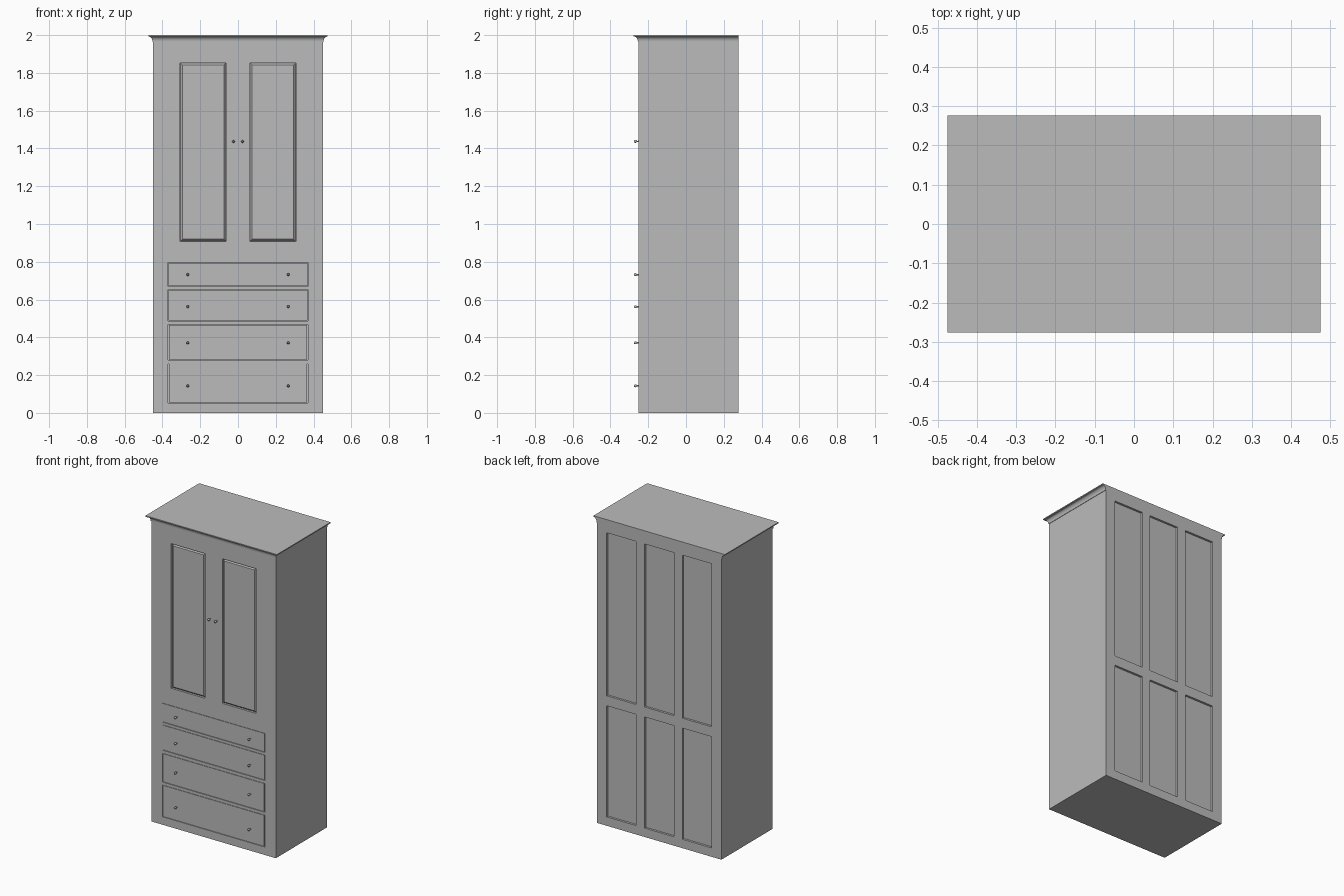
import bpy, bmesh, math
from mathutils import Matrix

if "Cube" in bpy.data.objects:
    bpy.data.objects.remove(bpy.data.objects["Cube"])

grey = bpy.data.materials.new("plain grey")
grey.use_nodes = True
grey.diffuse_color = (0.5, 0.5, 0.5, 1)
grey.node_tree.nodes["Principled BSDF"].inputs["Base Color"].default_value = (0.5, 0.5, 0.5, 1)

WIDE, FRONT, BACK, CROWN_Z, TOP = 0.45, -0.252, 0.277, 1.963, 2.0


def finish(bm, name, smooth=False):
    bmesh.ops.recalc_face_normals(bm, faces=bm.faces)
    mesh = bpy.data.meshes.new(name)
    bm.to_mesh(mesh)
    bm.free()
    mesh.materials.append(grey)
    ob = bpy.data.objects.new(name, mesh)
    bpy.context.collection.objects.link(ob)
    if smooth:
        bpy.ops.object.select_all(action='DESELECT')
        ob.select_set(True)
        bpy.context.view_layer.objects.active = ob
        bpy.ops.object.shade_smooth_by_angle(angle=math.radians(35))
    return ob


def add_box(bm, x0, x1, y0, y1, z0, z1):
    m = Matrix.Translation(((x0 + x1) / 2, (y0 + y1) / 2, (z0 + z1) / 2))
    size = Matrix.Diagonal((x1 - x0, y1 - y0, z1 - z0, 1))
    return bmesh.ops.create_cube(bm, size=1, matrix=m @ size)["verts"]


def add_stack(bm, loops):
    """Skin a list of matching closed loops and cap both ends."""
    rings = [[bm.verts.new(p) for p in loop] for loop in loops]
    n = len(rings[0])
    for a, b in zip(rings, rings[1:]):
        for i in range(n):
            bm.faces.new((a[i], a[(i + 1) % n], b[(i + 1) % n], b[i]))
    bm.faces.new(rings[0])
    bm.faces.new(rings[-1])


# Layout of the openings: x range and z range
doors = [(-0.306, -0.063, 0.908, 1.853), (0.063, 0.306, 0.908, 1.853)]
drawers = [(-0.37, 0.37, z0, z1) for z0, z1 in
           ((0.052, 0.26), (0.279, 0.467), (0.487, 0.653), (0.67, 0.795))]
back_panels = [(c - 0.106, c + 0.106, z0, z1) for c in (-0.273, 0, 0.273)
               for z0, z1 in ((0.058, 0.784), (0.849, 1.914))]
DEPTH = 0.014

# Carcass with recesses cut into front and back
bm = bmesh.new()
add_box(bm, -WIDE, WIDE, FRONT, BACK, 0, CROWN_Z)
body = finish(bm, "cabinet_body")
bm = bmesh.new()
for x0, x1, z0, z1 in doors + drawers:
    add_box(bm, x0, x1, FRONT - 0.05, FRONT + DEPTH, z0, z1)
for x0, x1, z0, z1 in back_panels:
    add_box(bm, x0, x1, BACK - DEPTH, BACK + 0.05, z0, z1)
cutter = finish(bm, "recess_cutter")
cutter.hide_render = True
cut = body.modifiers.new("recesses", 'BOOLEAN')
cut.operation, cut.object, cut.solver = 'DIFFERENCE', cutter, 'EXACT'
bpy.context.view_layer.objects.active = body
bpy.ops.object.modifier_apply(modifier=cut.name)
bpy.data.objects.remove(cutter)

# Raised door panels with bevelled borders
for side, (x0, x1, z0, z1) in zip(("right", "left"), doors):
    bm = bmesh.new()
    add_stack(bm, [[(x0 + d, y, z0 + d), (x1 - d, y, z0 + d),
                    (x1 - d, y, z1 - d), (x0 + d, y, z1 - d)]
                   for d, y in ((0.001, FRONT + DEPTH), (0.012, FRONT + 0.002))])
    finish(bm, side + "_door_panel")

# Drawer fronts, flush with a thin gap; the lower pair sits a little looser
for i, (x0, x1, z0, z1) in enumerate(drawers):
    g = 0.004 if i < 2 else 0.002
    bm = bmesh.new()
    add_box(bm, x0 + g, x1 - g, FRONT, FRONT + DEPTH, z0 + 0.003, z1 - 0.002)
    finish(bm, "drawer_front_%d" % (i + 1))

# Crown moulding: step, cove and lip around front and sides, flush at the back
profile = [(0, CROWN_Z), (0.003, CROWN_Z), (0.003, CROWN_Z + 0.003)]
for k in range(1, 9):
    a = math.radians(90 * k / 8)
    profile.append((0.003 + 0.019 * (1 - math.cos(a)), CROWN_Z + 0.003 + 0.026 * math.sin(a)))
profile += [(0.025, 1.993), (0.025, TOP)]
bm = bmesh.new()
add_stack(bm, [[(-WIDE - d, FRONT - d, z), (WIDE + d, FRONT - d, z),
                (WIDE + d, BACK, z), (-WIDE - d, BACK, z)] for d, z in profile])
finish(bm, "crown_moulding", True)

# Knobs: turned profile of radius against distance out from the front
turning = [(0.004, -0.002), (0.0035, 0.008), (0.007, 0.012), (0.0075, 0.016),
           (0.006, 0.021), (0.003, 0.024)]
spots = [("door", 0.024, 1.437)] + [("drawer", 0.266, z) for z in (0.143, 0.371, 0.562, 0.732)]
for n, (kind, x, z) in enumerate(spots):
    for side, s in (("left", 1), ("right", -1)):
        bm = bmesh.new()
        add_stack(bm, [[(s * x + r * math.cos(t * math.pi / 8), FRONT - out,
                         z + r * math.sin(t * math.pi / 8)) for t in range(16)]
                       for r, out in turning])
        finish(bm, "%s_%s_knob_%d" % (side, kind, n), True)
